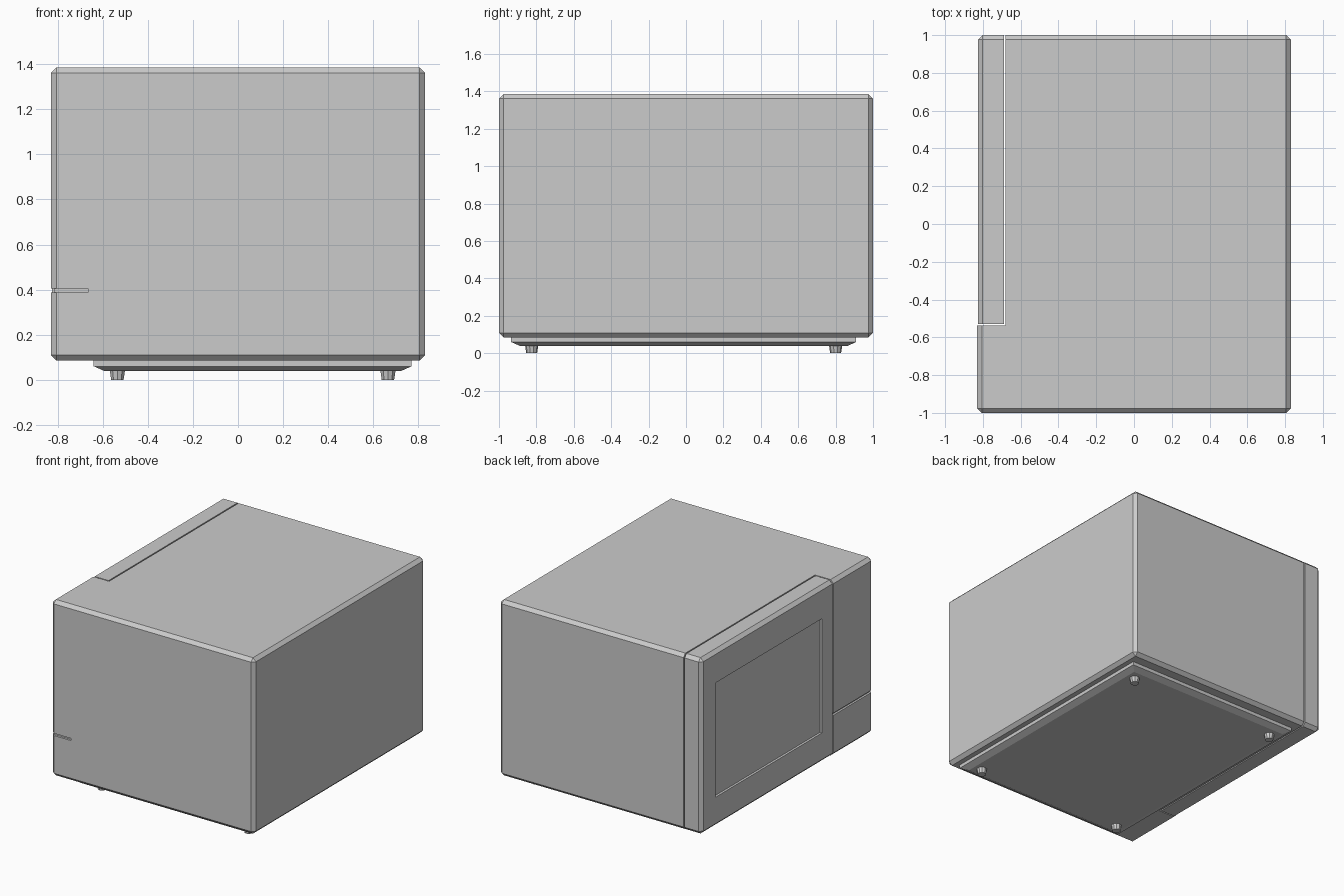
import bpy, bmesh
from mathutils import Vector

if "Cube" in bpy.data.objects:
    bpy.data.objects.remove(bpy.data.objects["Cube"])


def finish(name, bm):
    bmesh.ops.recalc_face_normals(bm, faces=bm.faces)
    me = bpy.data.meshes.new(name)
    bm.to_mesh(me)
    bm.free()
    ob = bpy.data.objects.new(name, me)
    bpy.context.collection.objects.link(ob)
    return ob


def box(name, lo, hi, bevel=0):
    lo, hi = Vector(lo), Vector(hi)
    bm = bmesh.new()
    bmesh.ops.create_cube(bm, size=1)
    for v in bm.verts:
        v.co = (lo + hi) / 2 + v.co * (hi - lo)
    if bevel:
        bmesh.ops.bevel(bm, geom=bm.edges[:], offset=bevel, segments=1,
                        affect='EDGES', profile=0.5)
    return finish(name, bm)


def cut(ob, lo, hi, operation='DIFFERENCE'):
    cutter = box("cutter", lo, hi)
    cutter.hide_render = True
    m = ob.modifiers.new("cut", 'BOOLEAN')
    m.operation, m.solver, m.object = operation, 'EXACT', cutter
    bpy.context.view_layer.objects.active = ob
    bpy.ops.object.modifier_apply(modifier=m.name)
    bpy.data.objects.remove(cutter)


def smooth(ob):
    bpy.ops.object.select_all(action='DESELECT')
    ob.select_set(True)
    bpy.context.view_layer.objects.active = ob
    bpy.ops.object.shade_smooth_by_angle(angle=0.6)


LO, HI, CHAMFER = (-0.83, -1, 0.085), (0.83, 1, 1.385), 0.024

# Oven body with a corner removed for the door
body = box("oven_body", LO, HI, CHAMFER)
cut(body, (-1, -0.537, 0), (-0.679, 1.1, 1.5))

# Groove across the control panel, wrapping onto the side
cut(body, (-0.9, -1.1, 0.388), (-0.815, -0.5, 0.404))
cut(body, (-0.9, -1.1, 0.388), (-0.665, -0.985, 0.404))

# Door, separated by a narrow gap, with a recessed window
door = box("door", (LO[0] + 0.004, LO[1], LO[2]), HI, CHAMFER)
cut(door, (-1, -0.529, 0), (-0.688, 1.1, 1.5), 'INTERSECT')
cut(door, (-1, -0.41, 0.305), (-0.809, 0.835, 1.15))

# Tapered base plate
bm = bmesh.new()
rings = []
for z, inset in ((0.09, 0), (0.06, 0), (0.04, 0.045)):
    x0, x1, y0, y1 = -0.64 + inset, 0.77 - inset, -0.935 + inset, 0.91 - inset
    rings.append([bm.verts.new((x, y, z))
                  for x, y in ((x0, y0), (x1, y0), (x1, y1), (x0, y1))])
for a, b in zip(rings, rings[1:]):
    for i in range(4):
        j = (i + 1) % 4
        bm.faces.new((a[i], a[j], b[j], b[i]))
bm.faces.new(rings[0])
bm.faces.new(rings[-1])
base = finish("base_plate", bm)

# Four tapered feet
for x in (-0.535, 0.665):
    for y in (-0.825, 0.80):
        bm = bmesh.new()
        bmesh.ops.create_cone(bm, cap_ends=True, segments=10,
                              radius1=0.029, radius2=0.036, depth=0.045)
        bmesh.ops.translate(bm, verts=bm.verts, vec=(x, y, 0.0225))
        smooth(finish("foot", bm))
